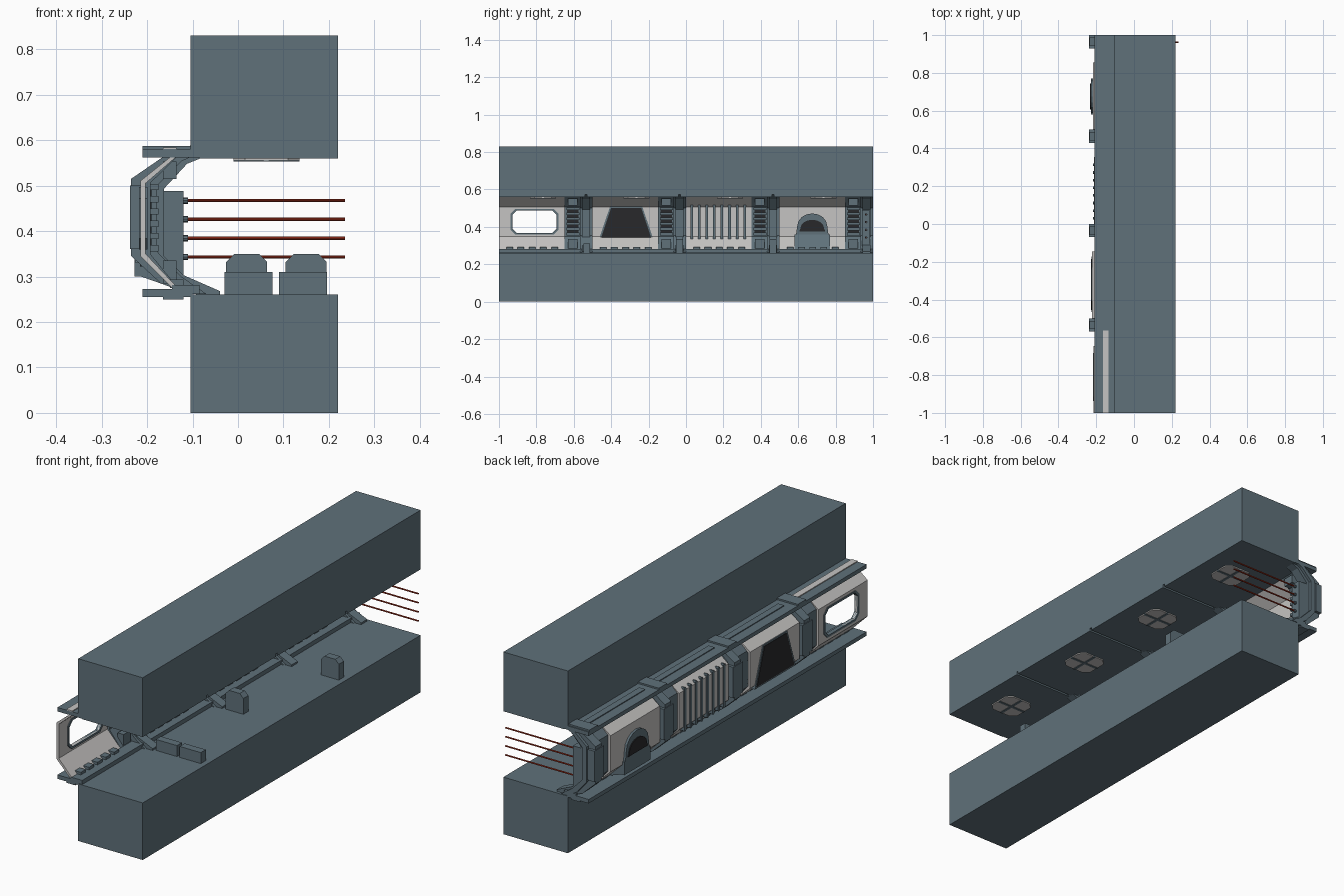
import bpy, bmesh, math

if "Cube" in bpy.data.objects:
    bpy.data.objects.remove(bpy.data.objects["Cube"])


def material(name, rgb):
    m = bpy.data.materials.new(name)
    m.diffuse_color = (*rgb, 1)
    m.use_nodes = True
    m.node_tree.nodes["Principled BSDF"].inputs["Base Color"].default_value = m.diffuse_color
    return m


TEAL = material("slate_teal", (0.115, 0.165, 0.195))
LIGHT = material("light_grey", (0.56, 0.55, 0.54))
DARK = material("near_black", (0.022, 0.022, 0.024))
RED = material("beam_red", (0.36, 0.03, 0.012))


def prism(name, pts, a, b, axis, mat):
    """Extrude a 2D outline: axis 'y' takes (x,z) points, axis 'x' takes (y,z)."""
    bm = bmesh.new()
    def put(p, d):
        return (p[0], d, p[1]) if axis == 'y' else (d, p[0], p[1])
    lo = [bm.verts.new(put(p, a)) for p in pts]
    hi = [bm.verts.new(put(p, b)) for p in pts]
    bm.faces.new(lo)
    bm.faces.new(hi[::-1])
    for i in range(len(pts)):
        j = (i + 1) % len(pts)
        bm.faces.new((lo[i], lo[j], hi[j], hi[i]))
    bmesh.ops.recalc_face_normals(bm, faces=bm.faces)
    me = bpy.data.meshes.new(name)
    bm.to_mesh(me)
    bm.free()
    me.materials.append(mat)
    ob = bpy.data.objects.new(name, me)
    bpy.context.collection.objects.link(ob)
    return ob


def box(name, x, y, z, mat):
    return prism(name, [(x[0], z[0]), (x[1], z[0]), (x[1], z[1]), (x[0], z[1])], *y, 'y', mat)


def chamfered(y0, y1, z0, z1, c):
    return [(y0 + c, z0), (y1 - c, z0), (y1, z0 + c), (y1, z1 - c),
            (y1 - c, z1), (y0 + c, z1), (y0, z1 - c), (y0, z0 + c)]


def cut(ob, cutter):
    mod = ob.modifiers.new("cut", 'BOOLEAN')
    mod.object = cutter
    mod.solver = 'EXACT'
    bpy.context.view_layer.objects.active = ob
    bpy.ops.object.modifier_apply(modifier=mod.name)
    bpy.data.objects.remove(cutter)


def bent(x, t, zlo=0.345, zhi=0.51):
    """Cross-section of a wall sheet bent outward to x with thickness t."""
    return [(-0.14, 0.27), (x, zlo), (x, zhi), (-0.14, 0.57),
            (-0.14 + t, 0.57), (x + t, zhi - t * 0.4), (x + t, zlo + t * 0.4), (-0.14 + t, 0.27)]


# floor and ceiling blocks
box("floor_block", (-0.105, 0.22), (-1, 1), (0, 0.26), TEAL)
box("ceiling_block", (-0.105, 0.22), (-1, 1), (0.573, 0.83), TEAL)

# long rails that hold the wall
box("lower_rail", (-0.21, -0.1), (-1, 1), (0.255, 0.273), TEAL)
box("upper_rail", (-0.21, -0.085), (-1, 1), (0.562, 0.58), TEAL)
box("skirting", (-0.145, -0.085), (-1, 1), (0.262, 0.281), TEAL)
box("cable_duct", (-0.165, -0.12), (-1, 1), (0.249, 0.256), TEAL)

RIB = [(-0.105, 0.588), (-0.165, 0.563), (-0.235, 0.515), (-0.235, 0.345), (-0.17, 0.285),
       (-0.11, 0.262), (-0.04, 0.258), (-0.04, 0.268), (-0.12, 0.303), (-0.163, 0.345),
       (-0.163, 0.493), (-0.112, 0.548), (-0.05, 0.573)]
INNER = [(-0.2, 0.51), (-0.2, 0.35), (-0.15, 0.29), (-0.1, 0.262), (-0.07, 0.262), (-0.125, 0.3),
         (-0.178, 0.355), (-0.178, 0.5), (-0.125, 0.553), (-0.09, 0.57), (-0.13, 0.57)]

for i in range(4):
    y = -1 + 0.5 * i
    r = y + 0.465          # rib centre
    # structural rib with wider inner backing
    prism("rib", RIB, r - 0.022, r + 0.022, 'y', TEAL)
    prism("rib_backing", INNER, r - 0.033, r + 0.035, 'y', TEAL)
    box("rib_outer_cap", (-0.238, -0.205), (r - 0.035, r + 0.035), (0.36, 0.5), TEAL)
    box("rail_bracket", (-0.21, -0.105), (r - 0.03, r + 0.03), (0.578, 0.587), TEAL)
    # slatted column beside the rib
    prism("column", bent(-0.205, 0.012), y + 0.35, r - 0.03, 'y', TEAL)
    prism("column_recess", [(-0.192, 0.36), (-0.19, 0.36), (-0.19, 0.49), (-0.192, 0.49)],
          y + 0.365, y + 0.425, 'y', DARK)
    for k in range(6):
        z = 0.355 + k * 0.027
        box("column_slat", (-0.2, -0.175), (y + 0.36, y + 0.43), (z, z + 0.014), TEAL)
    for z0, z1 in ((0.285, 0.335), (0.515, 0.553)):
        box("column_end", (-0.165, -0.135), (y + 0.37, y + 0.42), (z0, z1), TEAL)
    # light wall panel
    panel = prism("wall_panel", bent((-0.215, -0.222, -0.213, -0.218)[i], 0.012),
                  y, y + 0.355, 'y', LIGHT)
    if i == 0:
        hole = (y + 0.073, y + 0.307, 0.368, 0.488)
        cut(panel, prism("cutter", chamfered(*hole, 0.022), -0.3, -0.1, 'x', TEAL))
        rim = prism("window_rim", chamfered(y + 0.063, y + 0.317, 0.359, 0.497, 0.025),
                    -0.218, -0.199, 'x', TEAL)
        cut(rim, prism("cutter", chamfered(*hole, 0.022), -0.3, -0.1, 'x', TEAL))
    # rail cover, light over the window bay
    box("rail_cover", (-0.165, -0.135), (y + (0 if i == 0 else 0.03), y + 0.45), (0.578, 0.584),
        LIGHT if i == 0 else TEAL)
    # bumps along the wall foot
    for k in range(5):
        box("foot_bump", (-0.15, -0.12), (y + 0.04 + k * 0.06, y + 0.075 + k * 0.06),
            (0.275, 0.293), TEAL)
    # ceiling tile and four-cell lamp
    box("ceiling_tile", (-0.085, 0.22), (y if i == 0 else y - 0.03, y + 0.46 if i < 3 else 1),
        (0.56, 0.574), TEAL)
    c = y + 0.235
    lamp = [(0.0625 + u, c + v) for u, v in chamfered(-0.0725, 0.0725, -0.07, 0.07, 0.025)]
    frame = prism("lamp_frame", lamp, 0.555, 0.561, 'y', LIGHT)
    for v in frame.data.vertices:
        v.co.y, v.co.z = v.co.z, v.co.y
    frame.data.flip_normals()
    box("lamp_cross", (-0.01, 0.135), (c - 0.006, c + 0.006), (0.553, 0.56), TEAL)
    box("lamp_cross", (0.0565, 0.0685), (c - 0.07, c + 0.07), (0.553, 0.56), TEAL)

# trapezoid screen, seen on both sides of the wall
def trapezoid(g):
    return [(-0.455 - g, 0.337 - g * 0.6), (-0.185 + g, 0.337 - g * 0.6),
            (-0.24 + g * 0.5, 0.502 + g * 0.6), (-0.4 - g * 0.5, 0.502 + g * 0.6)]


prism("screen_frame", trapezoid(0.012), -0.226, -0.205, 'x', TEAL)
prism("screen", trapezoid(0), -0.228, -0.202, 'x', DARK)

# vertical bars of the third bay
for k in range(8):
    yb = 0.03 + k * 0.0405
    prism("panel_bar", chamfered(yb - 0.007, yb + 0.007, 0.322, 0.522, 0.004),
          -0.216, -0.188, 'x', TEAL)


# arched console of the fourth bay
def arch(w0, w1, z0, zs, zt):
    c = 0.675
    return [(c - w0, z0), (c + w0, z0)] + [
        (c + w1 * math.cos(a), zs + (zt - zs) * math.sin(a))
        for a in [math.pi * k / 8 for k in range(9)]]


prism("arch_console", arch(0.095, 0.08, 0.3, 0.405, 0.472), -0.228, -0.175, 'x', TEAL)
prism("arch_base", [(-0.228, 0.305), (-0.165, 0.283), (-0.14, 0.283), (-0.175, 0.36), (-0.228, 0.36)],
      0.58, 0.77, 'y', TEAL)
prism("arch_screen", arch(0.07, 0.064, 0.375, 0.39, 0.438), -0.232, -0.171, 'x', DARK)

# floor barriers: one low pair and two tall ones
def barrier(name, x0, x1, yc, ztop):
    pts = [(x0, 0.258), (x1, 0.258), (x1, ztop - 0.018), (x1 - 0.018, ztop),
           (x0 + 0.018, ztop), (x0, ztop - 0.018)]
    prism(name, pts, yc - 0.018, yc + 0.018, 'y', TEAL)


for x0 in (-0.03, 0.09):
    box("low_barrier", (x0, x0 + 0.106), (-0.548, -0.512), (0.258, 0.31), TEAL)
barrier("tall_barrier", -0.026, 0.064, -0.035, 0.35)
barrier("tall_barrier", 0.105, 0.195, 0.465, 0.35)

# beam emitter with four nozzles and red beams
box("emitter", (-0.165, -0.12), (0.94, 0.985), (0.29, 0.488), TEAL)
for z in (0.343, 0.384, 0.426, 0.467):
    for name, x0, x1, rad, mat in (("nozzle", -0.121, -0.11, 0.007, TEAL),
                                   ("beam", -0.112, 0.235, 0.0035, RED)):
        ring = [(0.963 + rad * math.cos(a), z + rad * math.sin(a))
                for a in [math.tau * k / 8 for k in range(8)]]
        prism(name, ring, x0, x1, 'x', mat)
